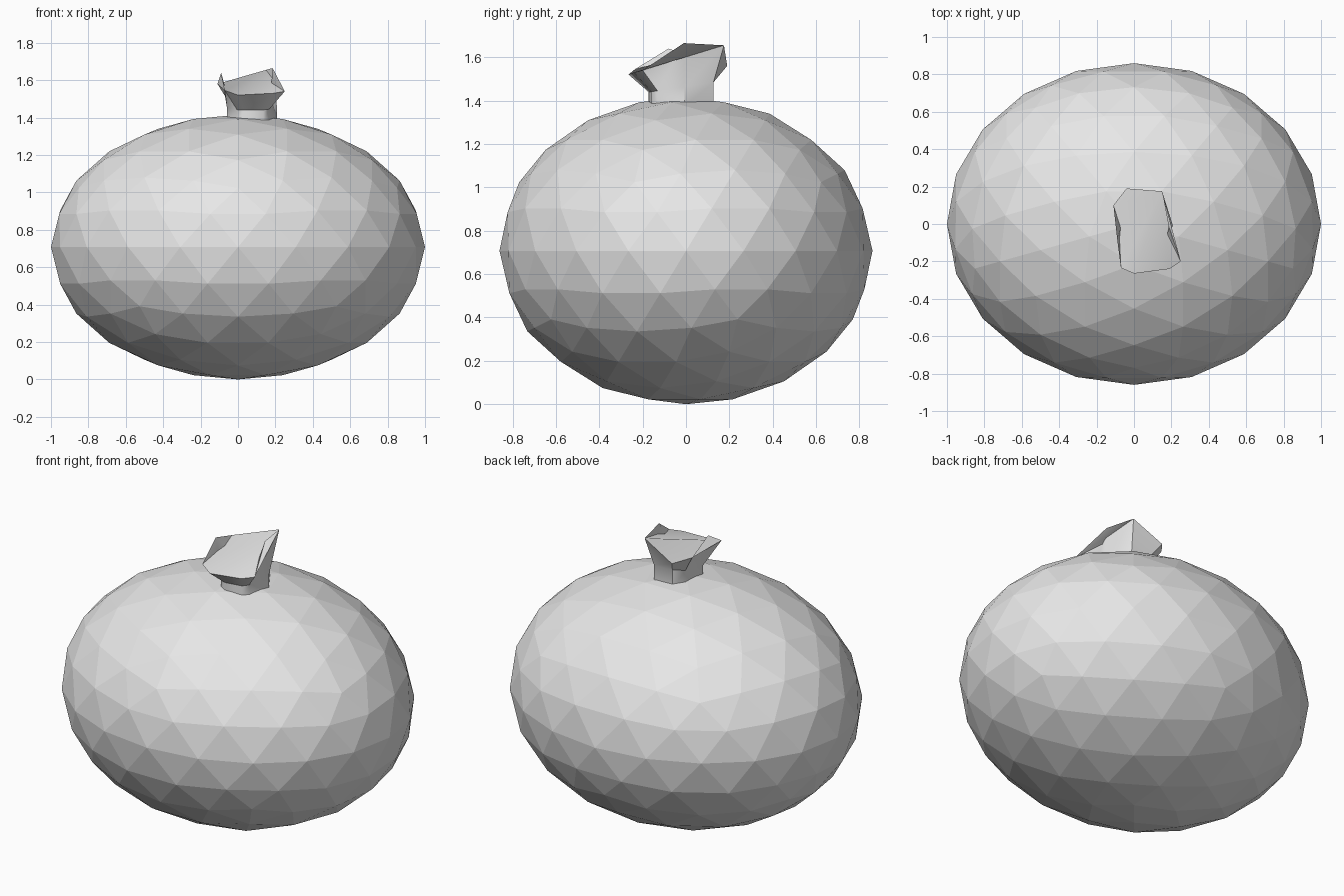
import bpy, bmesh, math
from mathutils import Vector, Matrix

cube = bpy.data.objects.get("Cube")
if cube:
    bpy.data.objects.remove(cube, do_unlink=True)

grey = bpy.data.materials.new("plain grey")
grey.use_nodes = True
colour = (0.8, 0.8, 0.8, 1)
grey.diffuse_color = colour
grey.node_tree.nodes["Principled BSDF"].inputs["Base Color"].default_value = colour


def add_object(name, bm):
    bmesh.ops.recalc_face_normals(bm, faces=bm.faces)
    mesh = bpy.data.meshes.new(name)
    bm.to_mesh(mesh)
    bm.free()
    mesh.materials.append(grey)
    obj = bpy.data.objects.new(name, mesh)
    bpy.context.collection.objects.link(obj)
    return obj


# Faceted fruit body: a squashed icosphere
bm = bmesh.new()
bmesh.ops.create_icosphere(bm, subdivisions=3, radius=1)
turn = Matrix.Rotation(-math.pi / 2, 4, "Z")
squash = Matrix.Diagonal((1, 0.86, 0.7075, 1))
bmesh.ops.transform(bm, matrix=Matrix.Translation((0, 0, 0.7075)) @ squash @ turn, verts=bm.verts)
add_object("fruit_body", bm)

# Stem: oval neck flaring into an uneven, folded rim
rim_points = [
    (0, -0.265, 1.52), (0.19, -0.24, 1.53), (0.25, -0.2, 1.54),
    (0.185, -0.01, 1.665), (0.15, 0.175, 1.655), (-0.04, 0.19, 1.56),
    (-0.11, 0.1, 1.58), (-0.09, -0.08, 1.64), (-0.07, -0.235, 1.545),
]
centre = Vector((0.07, -0.02, 0))
bm = bmesh.new()
base, neck, rim = [], [], []
for p in rim_points:
    a = math.atan2(p[1] - centre.y, p[0] - centre.x)
    x = centre.x + 0.138 * math.cos(a)
    y = centre.y + 0.158 * math.sin(a)
    base.append(bm.verts.new((x, y, 1.375)))
    neck.append(bm.verts.new((x, y, 1.465 + 0.15 * y)))
    rim.append(bm.verts.new(p))
count = len(rim)
for low, high in ((base, neck), (neck, rim)):
    for i in range(count):
        j = (i + 1) % count
        bm.faces.new((low[i], low[j], high[j], high[i]))
bm.faces.new(base[::-1])
# Top folded along a crease from the front corner to the back corner
bm.faces.new(rim[:5])
bm.faces.new([rim[0]] + rim[4:])
stem = add_object("stem", bm)
bpy.ops.object.select_all(action="DESELECT")
stem.select_set(True)
bpy.context.view_layer.objects.active = stem
bpy.ops.object.shade_smooth_by_angle(angle=math.radians(40))
